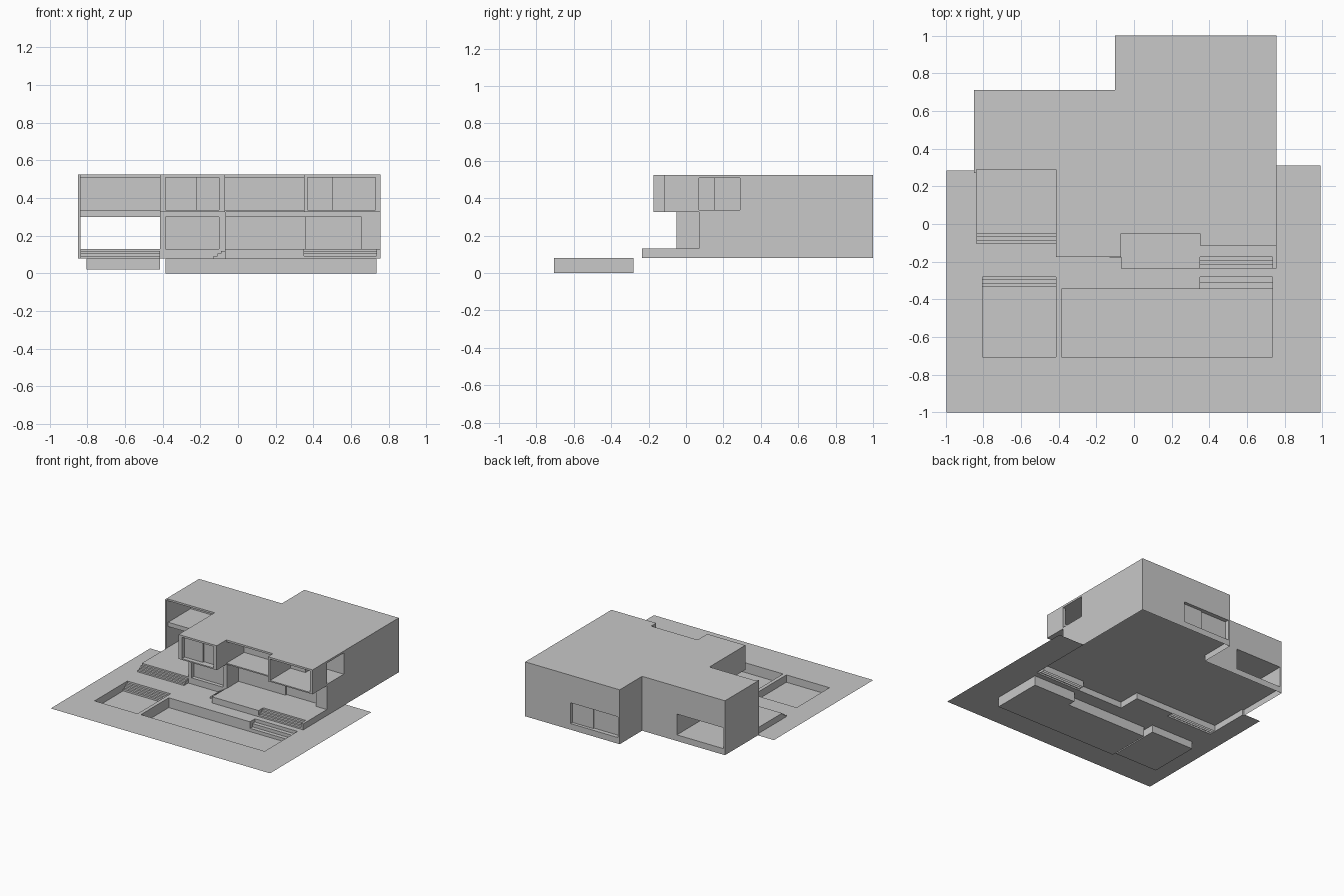
import bpy, bmesh

if "Cube" in bpy.data.objects:
    bpy.data.objects.remove(bpy.data.objects["Cube"])

mat = bpy.data.materials.new("plain grey")
mat.diffuse_color = (0.58, 0.58, 0.58, 1)
mat.use_nodes = True
mat.node_tree.nodes["Principled BSDF"].inputs["Base Color"].default_value = mat.diffuse_color
G, F, U, TOP = 0.08, 0.13, 0.325, 0.525   # ground, floor, upper storey, roof levels


def finish(name, bm):
    me = bpy.data.meshes.new(name)
    bm.to_mesh(me)
    bm.free()
    me.materials.append(mat)
    ob = bpy.data.objects.new(name, me)
    bpy.context.scene.collection.objects.link(ob)
    return ob


def prism(name, pts, z0, z1, skip=None):
    """Extruded outline; skip leaves the 'top' or 'bottom' open."""
    bm = bmesh.new()
    lo = [bm.verts.new((x, y, z0)) for x, y in pts]
    hi = [bm.verts.new((x, y, z1)) for x, y in pts]
    n = len(pts)
    for i in range(n):
        j = (i + 1) % n
        bm.faces.new((lo[i], lo[j], hi[j], hi[i]))
    if skip != 'bottom':
        bm.faces.new(lo[::-1])
    if skip != 'top':
        bm.faces.new(hi)
    return finish(name, bm)


def box(name, x0, x1, y0, y1, z0, z1, skip=None):
    return prism(name, [(x0, y0), (x1, y0), (x1, y1), (x0, y1)], z0, z1, skip)


def carve(ob, rooms):
    """Cut box-shaped rooms out of a solid."""
    cutters = []
    for r in rooms:
        c = box("room_cutter", *r)
        c.hide_render = True
        m = ob.modifiers.new("room", 'BOOLEAN')
        m.operation, m.solver, m.object = 'DIFFERENCE', 'EXACT', c
        cutters.append(c)
    dg = bpy.context.evaluated_depsgraph_get()
    me = bpy.data.meshes.new_from_object(ob.evaluated_get(dg))
    ob.modifiers.clear()
    ob.data = me
    for c in cutters:
        bpy.data.objects.remove(c)


def steps(name, x0, x1, y_high, y_low, z_high, z_low, n, base):
    """Straight flight going down towards -y."""
    dy, dz = (y_low - y_high) / n, (z_low - z_high) / (n + 1)
    for i in range(n):
        box(f"{name}_{i + 1}", x0, x1, y_high + dy * (i + 1), y_high + dy * i,
            base, z_high + dz * (i + 1), 'bottom')


# ground sheet with openings for the pools and the house
holes = [(-0.805, -0.415, -0.705, -0.28), (-0.385, 0.735, -0.705, -0.345),
         (0.35, 0.735, -0.345, -0.28), (-0.07, 0.755, -0.235, -0.05),
         (-0.835, -0.415, -0.105, -0.05), (-0.835, 0.755, -0.05, 0.31),
         (-0.85, -0.835, 0.27, 0.31), (-0.995, -0.85, 0.285, 0.31)]
xs = sorted({0.99} | {v for h in holes for v in h[:2]})
ys = sorted({-1, 0.31} | {v for h in holes for v in h[2:]})
bm = bmesh.new()
for x0, x1 in zip(xs, xs[1:]):
    for y0, y1 in zip(ys, ys[1:]):
        cx, cy = (x0 + x1) / 2, (y0 + y1) / 2
        if not any(a < cx < b and c < cy < d for a, b, c, d in holes):
            bm.faces.new([bm.verts.new((x, y, G)) for x, y in
                          ((x0, y0), (x1, y0), (x1, y1), (x0, y1))])
bmesh.ops.remove_doubles(bm, verts=bm.verts, dist=1e-5)
finish("ground_sheet", bm)

# pool and sunken seating pit
prism("pool_basin", [(-0.385, -0.705), (0.735, -0.705), (0.735, -0.28), (0.35, -0.28),
                     (0.35, -0.345), (-0.385, -0.345)], 0, G, 'top')
steps("pool_step", 0.35, 0.735, -0.28, -0.345, G, 0, 2, 0)
box("pit_basin", -0.805, -0.415, -0.705, -0.28, 0.02, G, 'top')
steps("pit_step", -0.805, -0.415, -0.28, -0.335, G, 0.02, 3, 0.02)

# floor sheet of house and terraces, hollow below
rear = [(0.755, 1), (-0.1, 1), (-0.1, 0.71), (-0.85, 0.71), (-0.85, 0.27), (-0.835, 0.27)]
prism("floor_and_terraces",
      [(-0.07, -0.05), (-0.07, -0.235), (0.35, -0.235), (0.35, -0.175), (0.735, -0.175),
       (0.735, -0.235), (0.755, -0.235)] + rear + [(-0.835, -0.05)], G, F, 'bottom')
steps("right_step", 0.35, 0.735, -0.175, -0.235, F, G, 3, G)
steps("left_step", -0.835, -0.415, -0.05, -0.105, F, G, 3, G)
for i in range(3):
    box(f"side_step_{i + 1}", -0.13 + 0.02 * i, -0.11 + 0.02 * i, -0.178, -0.05,
        G, G + 0.0125 * (i + 1), 'bottom')

# ground storey, with recessed sliding doors
back = rear + [(-0.835, 0.29), (-0.415, 0.29)]
lower = prism("ground_storey", [(-0.415, -0.05), (-0.065, -0.05), (-0.065, 0.07),
                                (0.755, 0.07)] + back, F, U)
fl = F - 0.01                                # cut through to the floor sheet
carve(lower, [
    (-0.835, -0.415, 0.2, 0.8, fl, 0.3),     # open passage under the wing
    (-0.385, -0.1, -0.1, -0.02, fl, 0.3),    # left room door
    (-0.0649, 0.37, 0.0, 0.1, fl, 0.3),      # living room doors
    (0.36, 0.655, 0.0, 0.115, fl, 0.3),
    (-0.085, 0.155, 0.965, 1.1, fl, 0.3),    # rear doors
    (0.15, 0.345, 0.975, 1.1, fl, 0.3),
])

# upper storey with projecting bays
upper = prism("upper_storey", [(-0.415, -0.175), (-0.07, -0.175), (-0.07, -0.05), (0.35, -0.05),
                               (0.35, -0.115), (0.755, -0.115)] + back, U, TOP)
z0, z1 = 0.335, 0.51
carve(upper, [
    (-0.835, -0.415, 0.2, 0.58, z0, z1),     # wing balcony
    (-0.385, -0.21, -0.3, -0.14, z0, z1),    # left bay windows
    (-0.22, -0.1, -0.3, -0.125, z0, z1),
    (-0.0699, 0.3499, -0.3, 0.18, z0, z1),   # middle loggia
    (0.37, 0.515, -0.3, 0.15, z0, z1),       # right bay balcony
    (0.505, 0.73, -0.3, 0.29, z0, z1),
    (0.7, 0.9, 0.07, 0.289, z0 + 0.001, z1 - 0.001),   # side opening
])
